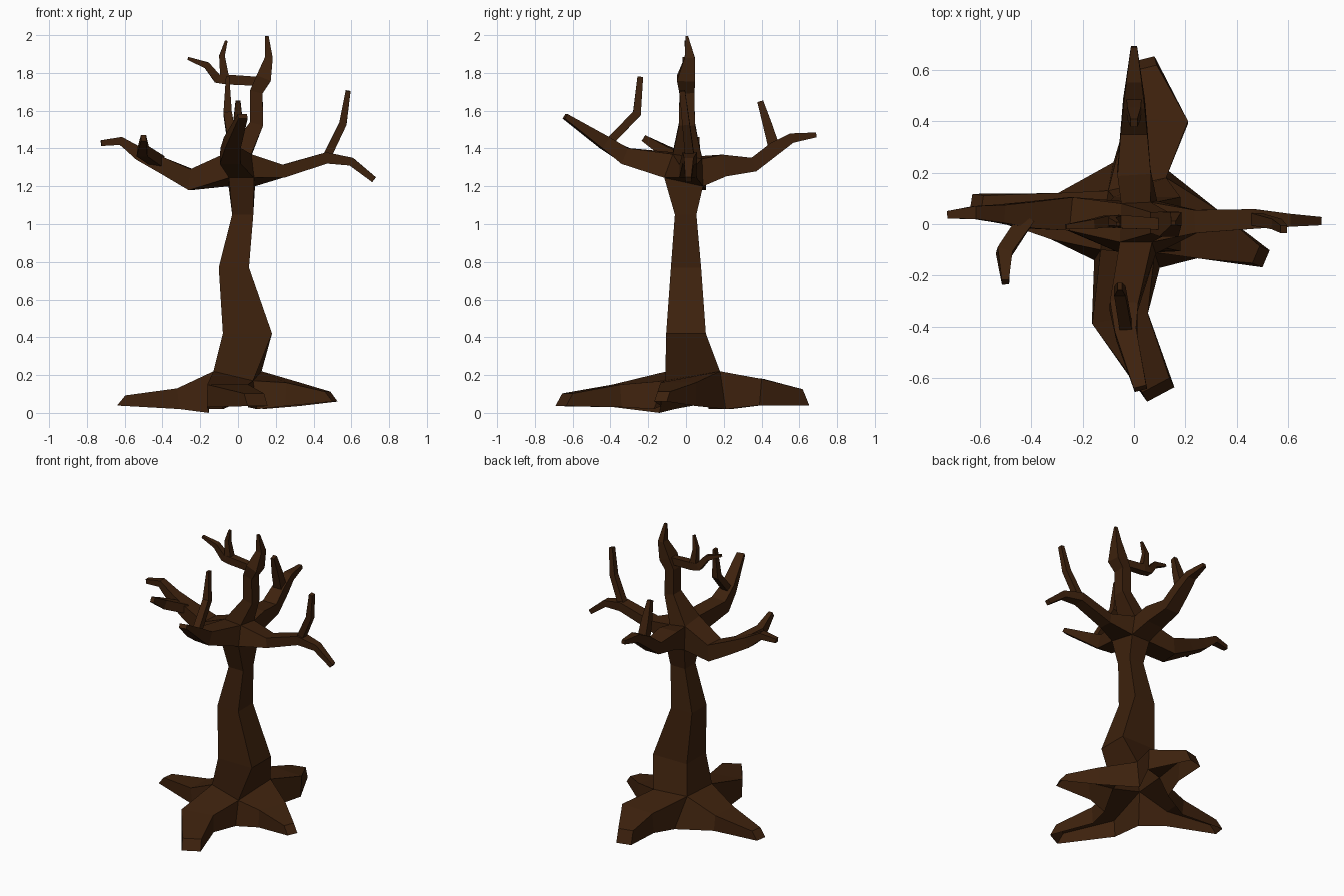
import bpy, bmesh
from mathutils import Vector

X, Y, Z = Vector((1, 0, 0)), Vector((0, 1, 0)), Vector((0, 0, 1))

bark = bpy.data.materials.new("dark brown bark")
bark.diffuse_color = (0.047, 0.0155, 0.004, 1)


def loop(bm, pts):
    return [bm.verts.new(p) for p in pts]


def box_loop(bm, z, cx, hx, cy, hy):
    return loop(bm, [(cx + a * hx, cy + b * hy, z)
                     for a, b in ((-1, -1), (1, -1), (1, 1), (-1, 1))])


def bridge(bm, a, b, first=0):
    for i in range(first, 4):
        j = (i + 1) % 4
        bm.faces.new((a[i], a[j], b[j], b[i]))


def limb(bm, path, up=Z, start=None, lean=0, hollow=False):
    """Four-sided limb along (x, y, z, half width, half height) points,
    growing out of an existing loop when start is given. Lean slopes the
    tip; a hollow limb has no underside."""
    pts = [Vector(p[:3]) for p in path]
    if start:
        pts.insert(0, sum((v.co for v in start), Vector()) / 4)
        path = [None] + path
    prev = start
    for i in range(1 if start else 0, len(pts)):
        t = Vector()
        if i > 0:
            t += (pts[i] - pts[i - 1]).normalized()
        if i < len(pts) - 1:
            t += (pts[i + 1] - pts[i]).normalized()
        t.normalize()
        s = t.cross(up).normalized()
        u = s.cross(t)
        w, h = path[i][3:]
        ring = loop(bm, [pts[i] + a * w * s + b * h * u
                         for a, b in ((1, -1), (-1, -1), (-1, 1), (1, 1))])
        if prev:
            bridge(bm, prev, ring, int(hollow))
        prev = ring
    for v in prev[2:]:
        v.co -= t * lean
    bm.faces.new(prev)


def grow_sides(bm, low, top, paths, **options):
    """Grow one limb out of each side of a hub: front, right, back, left."""
    for i, path in enumerate(paths):
        j = (i + 1) % 4
        limb(bm, path, start=[low[i], low[j], top[j], top[i]], **options)


def finish(bm, name):
    bmesh.ops.recalc_face_normals(bm, faces=bm.faces)
    me = bpy.data.meshes.new(name)
    bm.to_mesh(me)
    bm.free()
    me.materials.append(bark)
    ob = bpy.data.objects.new(name, me)
    bpy.context.collection.objects.link(ob)


# Trunk with four spreading roots, open underneath
bm = bmesh.new()
low = loop(bm, [(-.155, -.14, 0), (.10, -.17, .02), (.13, .21, .02), (-.08, .24, .02)])
top = loop(bm, [(-.13, -.10, .22), (.08, -.11, .17), (.125, .18, .22), (-.10, .13, .21)])
grow_sides(bm, low, top, [
    [(-.055, -.365, .09, .11, .06), (.105, -.665, .068, .06, .032)],
    [(.29, -.04, .098, .10, .062), (.515, -.135, .085, .036, .025)],
    [(.09, .40, .11, .12, .07), (.03, .645, .08, .05, .04)],
    [(-.31, .03, .075, .09, .055), (-.635, .08, .065, .038, .026)],
], lean=.045, hollow=True)
prev = top
for z, cx, hx, cy, hy in ((.42, .05, .13, 0, .105), (.77, -.022, .08, 0, .08),
                          (1.05, .025, .056, -.002, .057)):
    ring = box_loop(bm, z, cx, hx, cy, hy)
    bridge(bm, prev, ring)
    prev = ring
hub = [(-.048, -.115, 1.245), (.085, -.115, 1.245), (.09, .09, 1.2), (-.05, .09, 1.2)]
bridge(bm, prev, loop(bm, hub))
finish(bm, "trunk_and_roots")

# Crown: four main branches and the central leader
bm = bmesh.new()
low = loop(bm, hub)
top = loop(bm, [(-.055, -.07, 1.38), (.07, -.07, 1.37), (.065, .085, 1.345), (-.05, .08, 1.36)])
grow_sides(bm, low, top, [
    [(-.04, -.32, 1.36, .055, .045), (-.03, -.43, 1.43, .042, .035), (.025, -.64, 1.57, .025, .014)],
    [(.24, .01, 1.28, .045, .034), (.47, .02, 1.35, .038, .03),
     (.60, .015, 1.33, .025, .022), (.72, .012, 1.235, .016, .016)],
    [(0, .2, 1.31, .065, .058), (0, .36, 1.315, .052, .038), (0, .47, 1.40, .042, .036),
     (0, .56, 1.455, .03, .026), (0, .69, 1.472, .012, .013)],
    [(-.25, .04, 1.235, .065, .056), (-.40, .035, 1.31, .052, .042), (-.52, .04, 1.37, .035, .034),
     (-.62, .045, 1.44, .025, .022), (-.725, .036, 1.428, .015, .015)],
])
limb(bm, [(.098, .005, 1.53, .036, .042), (.097, .005, 1.70, .034, .04), (.135, 0, 1.77, .04, .048),
          (.163, .02, 1.88, .021, .027), (.153, .004, 1.995, .009, .007)], Y, top)
finish(bm, "main_branches")

# Forked twigs, each starting inside its branch
twigs = {
    "front_twig": (X, [(-.03, -.41, 1.43, .022, .024), (-.055, -.26, 1.585, .022, .022),
                       (-.055, -.242, 1.78, .015, .009)]),
    "right_twig": (Y, [(.47, .02, 1.355, .022, .024), (.555, .0, 1.53, .02, .02),
                       (.583, -.02, 1.705, .013, .015)]),
    "back_twig": (X, [(0, .465, 1.41, .03, .03), (0, .43, 1.53, .024, .026),
                      (0, .393, 1.65, .016, .013)]),
    "left_twig": (Z, [(-.42, .02, 1.33, .032, .03), (-.505, -.11, 1.385, .03, .03),
                      (-.50, -.225, 1.455, .014, .018)]),
    "top_twig": (Y, [(.11, .0, 1.755, .024, .022), (-.06, .01, 1.765, .026, .026),
                     (-.11, .01, 1.77, .024, .022), (-.165, .0, 1.84, .018, .018),
                     (-.265, -.01, 1.877, .008, .009)]),
    "top_twig_tip": (Y, [(-.07, .01, 1.77, .024, .024), (-.085, .01, 1.89, .015, .016),
                         (-.062, .0, 1.97, .007, .007)]),
}
for name, (up, path) in twigs.items():
    bm = bmesh.new()
    limb(bm, path, up)
    finish(bm, name)
